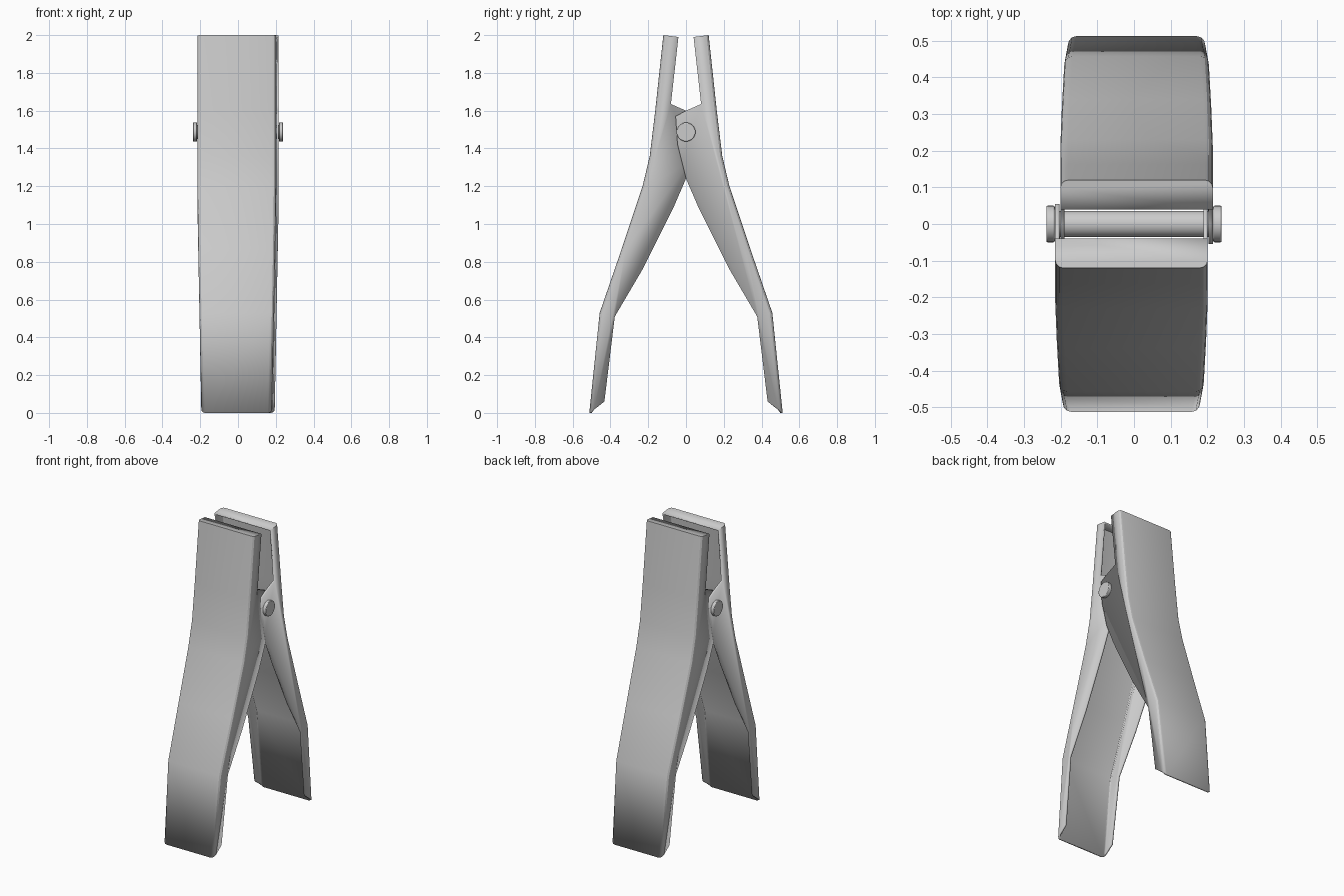
import bpy, bmesh
from math import pi, radians

if "Cube" in bpy.data.objects:
    bpy.data.objects.remove(bpy.data.objects["Cube"])

# side profile of one pressed-metal half: (y, z)
OUTER = [(0.12, 2.0), (0.163, 1.6), (0.192, 1.36), (0.23, 1.2),
         (0.34, 0.87), (0.457, 0.53), (0.512, 0.0)]
INNER = [(0.432, 0.06), (0.377, 0.51), (0.23, 0.76), (0.065, 1.09), (0.0, 1.24),
         (-0.022, 1.33), (-0.045, 1.42), (-0.055, 1.57), (0.0, 1.6),
         (0.08, 1.635), (0.04, 1.99)]


def half_width(z):
    return 0.187 + 0.021 * min(1.0, z / 1.1)


def smooth(obj, angle=30):
    bpy.ops.object.select_all(action='DESELECT')
    obj.select_set(True)
    bpy.context.view_layer.objects.active = obj
    bpy.ops.object.shade_smooth_by_angle(angle=radians(angle))


def make_half(name, shift, turn):
    bm = bmesh.new()
    left, right = [[bm.verts.new((s * half_width(z), y, z)) for y, z in OUTER + INNER]
                   for s in (-1, 1)]
    # side flanges
    bm.faces.new(left)
    bm.faces.new(right[::-1])
    # outer plate
    corners = []
    n = len(OUTER)
    for i in range(n - 1):
        bm.faces.new((left[i], left[i + 1], right[i + 1], right[i]))
        for side in (left, right):
            corners.append(bm.edges.get((side[i], side[i + 1])))
    # folded jaw tip
    bm.faces.new((left[-1], left[0], right[0], right[-1]))
    bmesh.ops.recalc_face_normals(bm, faces=bm.faces)
    plate = max(bm.faces, key=lambda f: f.calc_center_median().y)
    if plate.normal.y < 0:
        bmesh.ops.reverse_faces(bm, faces=bm.faces)
    # rounded fold between plate and flanges
    bmesh.ops.bevel(bm, geom=corners, offset=0.022, segments=3,
                    profile=0.5, affect='EDGES')
    me = bpy.data.meshes.new(name)
    bm.to_mesh(me)
    bm.free()
    obj = bpy.data.objects.new(name, me)
    bpy.context.collection.objects.link(obj)
    obj.location.x = shift
    obj.rotation_euler.z = turn
    mod = obj.modifiers.new("sheet", 'SOLIDIFY')
    mod.thickness = 0.012
    mod.offset = -1
    smooth(obj)


def cylinder(name, radius, x0, x1, bevel=0.0):
    bpy.ops.mesh.primitive_cylinder_add(vertices=32, radius=radius, depth=x1 - x0,
                                        location=((x0 + x1) / 2, 0, 1.487),
                                        rotation=(0, pi / 2, 0))
    obj = bpy.context.object
    obj.name = name
    if bevel:
        mod = obj.modifiers.new("rounding", 'BEVEL')
        mod.width = bevel
        mod.segments = 2
    smooth(obj)


# two halves, side-shifted so the pivot lugs overlap
make_half("back_half", 0.007, 0)
make_half("front_half", -0.007, pi)

# pivot pin with a flat head on each end
cylinder("pivot_pin", 0.036, -0.222, 0.222)
for side, x0 in (("left", -0.239), ("right", 0.216)):
    cylinder(side + "_pin_head", 0.05, x0, x0 + 0.023, 0.004)
